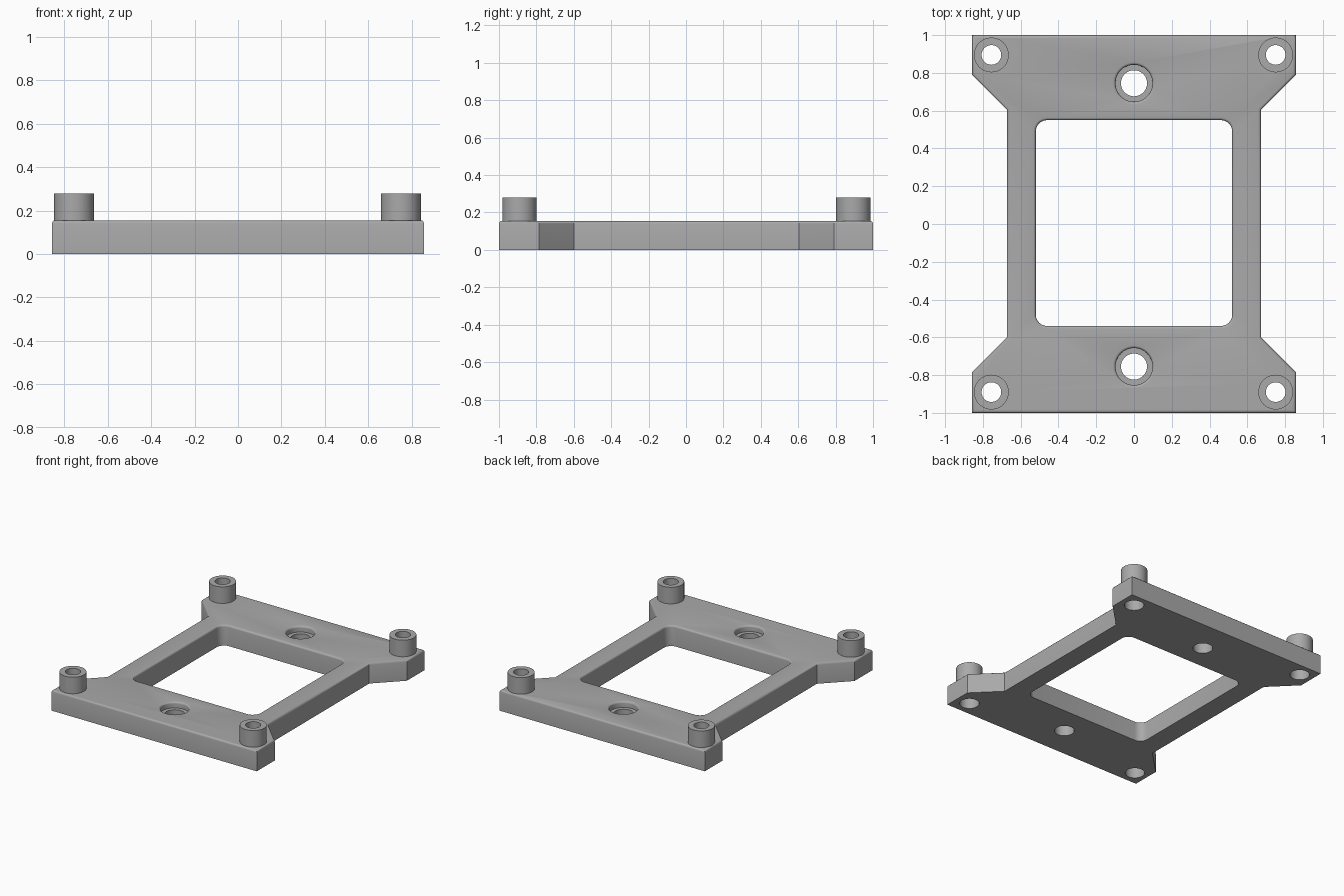
import bpy, bmesh, math

if "Cube" in bpy.data.objects:
    bpy.data.objects.remove(bpy.data.objects["Cube"], do_unlink=True)

TOP, BOSS_TOP, EDGE = 0.155, 0.28, 0.014
BOSSES = [(-0.755, 0.895), (0.75, 0.895), (-0.755, -0.89), (0.75, -0.89)]
MOUNTS = [(0, 0.745), (0, -0.755)]

grey = bpy.data.materials.new("plain grey")
grey.use_nodes = True
grey.diffuse_color = (0.4, 0.4, 0.4, 1)
grey.node_tree.nodes["Principled BSDF"].inputs["Base Color"].default_value = (0.4, 0.4, 0.4, 1)


def add_mesh(name, bm):
    bmesh.ops.recalc_face_normals(bm, faces=bm.faces)
    mesh = bpy.data.meshes.new(name)
    bm.to_mesh(mesh)
    bm.free()
    mesh.materials.append(grey)
    obj = bpy.data.objects.new(name, mesh)
    bpy.context.collection.objects.link(obj)
    return obj


def loft(name, layers):
    """Closed solid through a stack of (z, outline) layers."""
    bm = bmesh.new()
    rings = [[bm.verts.new((x, y, z)) for x, y in pts] for z, pts in layers]
    n = len(rings[0])
    for a, b in zip(rings, rings[1:]):
        for i in range(n):
            j = (i + 1) % n
            bm.faces.new((a[i], a[j], b[j], b[i]))
    bm.faces.new(rings[0][::-1])
    bm.faces.new(rings[-1])
    return add_mesh(name, bm)


def circle(c, r, n=48):
    return [(c[0] + r * math.cos(math.tau * i / n), c[1] + r * math.sin(math.tau * i / n))
            for i in range(n)]


def rounded_rect(hx, hy, cy, r, grow, n=6):
    pts = []
    for q, (sx, sy) in enumerate([(1, 1), (-1, 1), (-1, -1), (1, -1)]):
        for i in range(n + 1):
            a = (q + i / n) * math.pi / 2
            pts.append((sx * (hx - r) + (r + grow) * math.cos(a),
                        cy + sy * (hy - r) + (r + grow) * math.sin(a)))
    return pts


def flare():
    """Height and growth steps for a rounded upper rim on an opening."""
    steps = [(TOP - EDGE + EDGE * math.sin(a), EDGE * (1 - math.cos(a)))
             for a in (i * math.pi / 8 for i in range(5))]
    return steps + [(TOP + 0.05, EDGE)]


def combine(target, tool, operation):
    mod = target.modifiers.new(tool.name, "BOOLEAN")
    mod.operation, mod.solver, mod.object = operation, "EXACT", tool
    bpy.context.view_layer.objects.active = target
    bpy.ops.object.modifier_apply(modifier=mod.name)
    bpy.data.objects.remove(tool, do_unlink=True)


# Plate with wide ends, a narrow waist and a rounded upper edge
right_side = [(0.857, -1), (0.857, -0.785), (0.672, -0.6),
              (0.672, 0.605), (0.857, 0.79), (0.857, 1)]
outline = right_side + [(-x, y) for x, y in reversed(right_side)]
plate = loft("mounting_plate", [(0, outline), (TOP, outline)])
bm = bmesh.new()
bm.from_mesh(plate.data)
rim = [e for e in bm.edges if all(v.co.z > TOP - 0.001 for v in e.verts)]
bmesh.ops.bevel(bm, geom=rim, offset=EDGE, segments=3, profile=0.5, affect="EDGES")
bm.to_mesh(plate.data)
bm.free()

# Central window
combine(plate, loft("window_cutter", [(-0.1, rounded_rect(0.52, 0.545, 0.005, 0.06, 0))] + [
    (z, rounded_rect(0.52, 0.545, 0.005, 0.06, g)) for z, g in flare()]), "DIFFERENCE")

# Corner bosses, bored wider from below
for c in BOSSES:
    combine(plate, loft("boss", [(0.05, circle(c, 0.092)), (BOSS_TOP, circle(c, 0.092))]), "UNION")
for c in BOSSES:
    combine(plate, loft("boss_bore", [
        (-0.1, circle(c, 0.068)), (TOP - 0.02, circle(c, 0.068)),
        (TOP - 0.02, circle(c, 0.052)), (BOSS_TOP + 0.1, circle(c, 0.052))]), "DIFFERENCE")

# Counterbored mounting holes
for c in MOUNTS:
    combine(plate, loft("mount_bore", [
        (-0.1, circle(c, 0.069)), (TOP - 0.045, circle(c, 0.069)),
        (TOP - 0.045, circle(c, 0.098))] + [(z, circle(c, 0.098 + g)) for z, g in flare()]),
        "DIFFERENCE")

# Smooth round walls, crisp edges
for o in bpy.context.selected_objects:
    o.select_set(False)
plate.select_set(True)
bpy.context.view_layer.objects.active = plate
bpy.ops.object.shade_smooth_by_angle(angle=math.radians(35))
